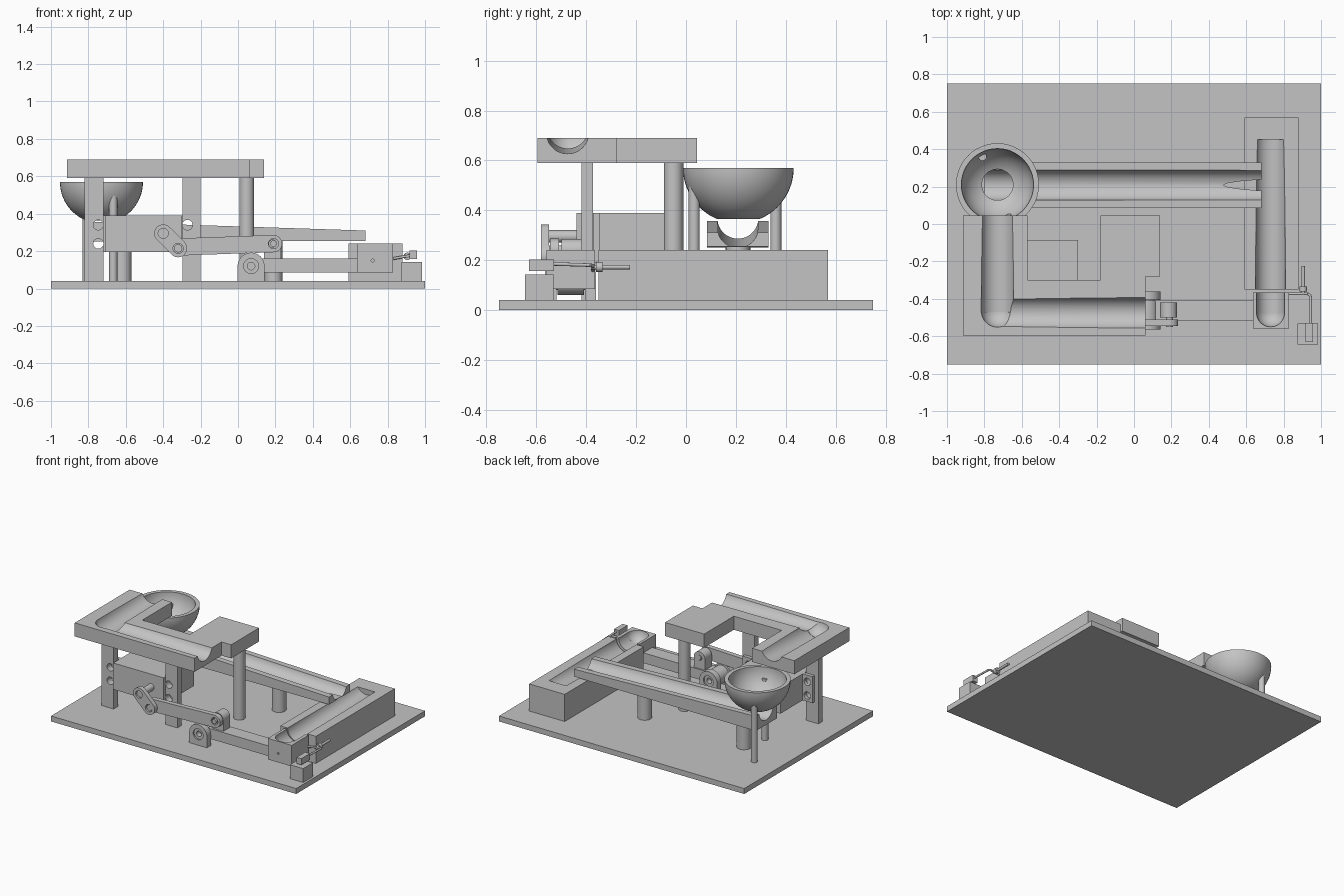
import bpy, bmesh, math
from mathutils import Vector

if "Cube" in bpy.data.objects:
    bpy.data.objects.remove(bpy.data.objects["Cube"])

grey = bpy.data.materials.new("plain_grey")
grey.diffuse_color = (0.55, 0.55, 0.55, 1)
grey.use_nodes = True
grey.node_tree.nodes["Principled BSDF"].inputs["Base Color"].default_value = grey.diffuse_color


def finish(name, bm):
    bmesh.ops.recalc_face_normals(bm, faces=bm.faces)
    me = bpy.data.meshes.new(name)
    bm.to_mesh(me)
    bm.free()
    me.materials.append(grey)
    ob = bpy.data.objects.new(name, me)
    bpy.context.collection.objects.link(ob)
    return ob


def prism(name, pts, axis, lo, hi):
    """Extrude a 2D outline: axis 'z' takes (x, y) points, axis 'y' takes (x, z)."""
    bm = bmesh.new()
    put = (lambda p, d: (p[0], p[1], d)) if axis == 'z' else (lambda p, d: (p[0], d, p[1]))
    a = [bm.verts.new(put(p, lo)) for p in pts]
    b = [bm.verts.new(put(p, hi)) for p in pts]
    bm.faces.new(a)
    bm.faces.new(b[::-1])
    for i in range(len(pts)):
        j = (i + 1) % len(pts)
        bm.faces.new((a[i], a[j], b[j], b[i]))
    return finish(name, bm)


def box(name, x0, x1, y0, y1, z0, z1):
    return prism(name, [(x0, y0), (x1, y0), (x1, y1), (x0, y1)], 'z', z0, z1)


def rod(name, p, q, r, seg=32):
    bm = bmesh.new()
    p, q = Vector(p), Vector(q)
    bmesh.ops.create_cone(bm, cap_ends=True, segments=seg, radius1=r, radius2=r, depth=(q - p).length)
    rot = (q - p).to_track_quat('Z', 'Y').to_matrix().to_4x4()
    bmesh.ops.transform(bm, matrix=rot, verts=bm.verts)
    bmesh.ops.translate(bm, vec=(p + q) / 2, verts=bm.verts)
    return finish(name, bm)


def ball(name, c, r):
    bm = bmesh.new()
    bmesh.ops.create_uvsphere(bm, u_segments=40, v_segments=24, radius=r)
    bmesh.ops.translate(bm, vec=c, verts=bm.verts)
    return finish(name, bm)


def cut(ob, *cutters):
    for c in cutters:
        m = ob.modifiers.new("cut", 'BOOLEAN')
        m.operation, m.solver, m.object = 'DIFFERENCE', 'EXACT', c
        dg = bpy.context.evaluated_depsgraph_get()
        me = bpy.data.meshes.new_from_object(ob.evaluated_get(dg))
        ob.modifiers.clear()
        ob.data = me
        bpy.data.objects.remove(c)
    return ob


def link(name, p, q, r, y0, y1):
    """Bar with round ends in the xz plane."""
    a = math.atan2(q[1] - p[1], q[0] - p[0])
    pts = []
    for c, s in ((p, a + math.pi / 2), (q, a - math.pi / 2)):
        pts += [(c[0] + r * math.cos(s + math.pi * i / 16), c[1] + r * math.sin(s + math.pi * i / 16))
                for i in range(17)]
    return prism(name, pts, 'y', y0, y1)


def hole(x, z, r, y0, y1):
    return rod("cutter", (x, y0, z), (x, y1, z), r)


# Base plate
box("base_plate", -1, 1, -.75, .75, 0, .04)

# Return trough block with a sloping groove
cut(box("trough_block", .59, .88, -.35, .57, .04, .24),
    rod("cutter", (.73, -.40, .238), (.73, .45, .279), .08, 48))

# Lifting cup, open toward the trough, on its swing arm
cut(box("lift_cup", .635, .83, -.56, -.365, .085, .24),
    rod("cutter", (.73, -.475, .241), (.73, -.30, .241), .075, 48),
    ball("cutter", (.73, -.475, .241), .0749),
    hole(.72, .15, .008, -.6, -.54))
box("swing_arm", .05, .64, -.515, -.41, .085, .16)
link("arm_hub", (.07, .12), (.0701, .12), .06, -.515, -.41)
cut(link("arm_lug", (.185, .13), (.185, .24), .045, -.50, -.42),
    hole(.185, .24, .02, -.6, -.3))

# Pivot bearings on both sides of the arm
for tag, y0, y1 in (("front", -.565, -.52), ("back", -.405, -.36)):
    arc = [(.07 + .072 * math.cos(math.pi * i / 20), .12 + .072 * math.sin(math.pi * i / 20))
           for i in range(21)]
    cut(prism(tag + "_bearing", arc + [(-.002, .04), (.142, .04)], 'y', y0, y1),
        hole(.07, .12, .04, -.7, -.2))
cut(rod("pivot_pin", (.07, -.555, .12), (.07, -.37, .12), .04), hole(.07, .12, .02, -.7, -.2))

# Crank, connecting rod and pins
cut(link("crank", (-.40, .295), (-.32, .215), .048, -.582, -.55),
    hole(-.40, .295, .027, -.7, -.565), hole(-.32, .215, .027, -.7, -.3))
cut(link("connecting_rod", (-.32, .222), (.19, .24), .046, -.545, -.51),
    hole(.19, .24, .027, -.7, -.3))
rod("crank_pin", (-.32, -.575, .215), (-.32, -.51, .215), .022)
rod("rod_pin", (.19, -.55, .24), (.19, -.42, .24), .018)

# Motor with mounting ears
box("motor_body", -.71, -.30, -.44, -.085, .195, .39)
rod("motor_shaft", (-.40, -.57, .295), (-.40, -.43, .295), .025)
for tag, x0, x1, xh in (("left", -.79, -.70, -.747), ("right", -.31, -.22, -.27)):
    cut(box(tag + "_motor_ear", x0, x1, -.37, -.345, .195, .39),
        *[hole(xh, z, .027, -.5, -.3) for z in (.24, .34)])

# Flat posts carrying the upper deck, and the round post behind
for tag, x0, x1, xh in (("left", -.82, -.72, -.747), ("right", -.297, -.20, -.27)):
    cut(box(tag + "_deck_post", x0, x1, -.42, -.372, .04, .59),
        *[hole(xh, z, .027, -.5, -.3) for z in (.24, .34)])
rod("round_deck_post", (.047, -.05, .04), (.047, -.05, .59), .039)

# Upper deck with an L-shaped groove
deck = [(-.915, .045), (-.57, .045), (-.57, -.30), (-.18, -.30), (-.18, .045), (.14, .045),
        (.14, -.28), (.062, -.28), (.062, -.595), (-.915, -.595)]
cut(prism("upper_deck", deck, 'z', .59, .69),
    rod("cutter", (-.73, -.475, .735), (.15, -.475, .709), .085, 48),
    rod("cutter", (-.73, -.475, .70), (-.73, .12, .731), .088, 48),
    ball("cutter", (-.73, -.465, .702), .0875))

# Bowl with a drain hole
bm = bmesh.new()
prof = []
for R, order in ((.222, 1), (.193, -1)):
    a0 = math.acos(.083 / R)
    arc = [(R * math.cos(a0 * i / 16), .57 - R * math.sin(a0 * i / 16)) for i in range(17)]
    prof += arc[::order]
vs = [bm.verts.new((x, 0, z)) for x, z in prof]
es = [bm.edges.new((vs[i], vs[(i + 1) % len(vs)])) for i in range(len(vs))]
bmesh.ops.spin(bm, geom=vs + es, cent=(0, 0, 0), axis=(0, 0, 1), angle=2 * math.pi, steps=48)
bmesh.ops.remove_doubles(bm, verts=bm.verts, dist=1e-4)
bmesh.ops.translate(bm, vec=(-.73, .21, 0), verts=bm.verts)
finish("bowl", bm)
for tag, x, y in (("front", -.667, .033), ("back", -.81, .36)):
    rod(tag + "_bowl_leg", (x, y, .04), (x, y, .495), .022)

# Sloping gutter under the bowl and its posts
cut(prism("gutter", [(-.80, .25), (.682, .255), (.682, .31), (-.80, .358)], 'y', .085, .33),
    rod("cutter", (-.95, .208, .372), (.85, .208, .327), .082, 48))
rod("left_gutter_post", (-.62, .208, .04), (-.62, .208, .255), .05)
rod("right_gutter_post", (.19, .208, .04), (.19, .208, .256), .048)

# Release lever: stand, weight and bent wire
box("lever_stand", .875, .983, -.645, -.532, .04, .142)
box("lever_weight", .918, .958, -.63, -.53, .157, .203)
wire = [(.945, -.54, .185), (.945, -.385, .18), (.93, -.373, .178), (.83, -.373, .16)]
for i in range(3):
    rod("lever_wire", wire[i], wire[i + 1], .007, 16)
rod("lever_spindle", (.905, -.38, .172), (.905, -.225, .172), .009, 16)
rod("spindle_collar", (.905, -.36, .172), (.905, -.335, .172), .02, 24)

# Smooth round surfaces while keeping hard edges
for ob in bpy.context.scene.objects:
    ob.select_set(True)
    bpy.context.view_layer.objects.active = ob
bpy.ops.object.shade_smooth_by_angle(angle=math.radians(30))
